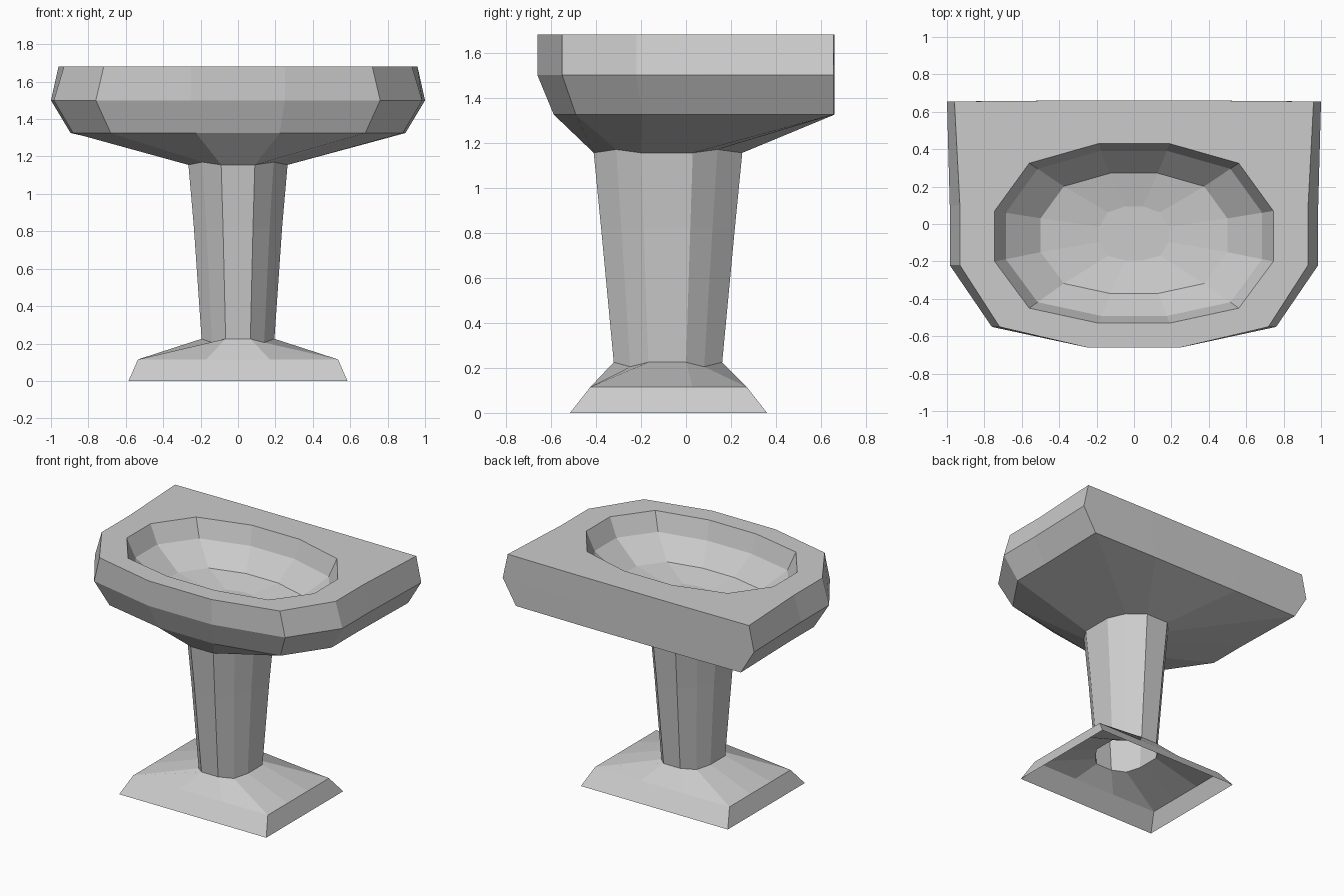
import bpy

if "Cube" in bpy.data.objects:
    bpy.data.objects.remove(bpy.data.objects["Cube"])

# Half outlines (x >= 0), running from front centre round to back centre
OUTER = [(.25, -.66), (.76, -.55), (.985, -.22), (.985, .1), (1.0, .655), (.4, .66)]
BOWL = [(.19, -.53), (.56, -.45), (.745, -.2), (.745, .07), (.56, .325), (.19, .43)]
STEM = [(.09, -.41), (.19, -.31), (.265, -.2), (.265, .03), (.19, .14), (.09, .25)]


def ring(half, z, sx=1, sy=1, cy=0, dip=0):
    """Scale a half outline about y = cy, shift the diagonal points by dip, and mirror it."""
    pts = [(x * sx, cy + (y - cy) * sy, z + (dip if i in (1, 4) else 0))
           for i, (x, y) in enumerate(half)]
    return pts + [(-x, y, h) for x, y, h in reversed(pts)]


def plinth(x, front, back, z):
    """Rectangle carrying twelve points so it joins the stem."""
    return ring([(.17, front), (x, front), (x, -.2), (x, .03), (x, back), (.17, back)], z)


def loft(name, rings, cap=False):
    n = len(rings[0])
    verts = [p for r in rings for p in r]
    faces = [(k * n + i, k * n + (i + 1) % n, (k + 1) * n + (i + 1) % n, (k + 1) * n + i)
             for k in range(len(rings) - 1) for i in range(n)]
    if cap:
        faces.append(tuple(range(len(verts) - n, len(verts))))
    mesh = bpy.data.meshes.new(name)
    mesh.from_pydata(verts, [], faces)
    mesh.update()
    obj = bpy.data.objects.new(name, mesh)
    bpy.context.collection.objects.link(obj)


stem_top = ring(STEM, 1.155, dip=.015)
stem_foot = ring(STEM, .225, .735, .73, -.08, -.02)

# Hollow foot
loft("foot", [plinth(.585, -.515, .36, 0), plinth(.535, -.425, .27, .115), stem_foot])

# Tapered column
loft("column", [stem_foot, ring(STEM, .82, .89, .9, -.08), stem_top])

# Basin: underside, outer wall, rim, then down into the bowl
under = [(x * .895, y * .89 if y < 0 else y) for x, y in OUTER]
rim = [(x * (1 if x < .5 else .96 if x > .999 else .945), y) for x, y in OUTER]
loft("basin", [
    stem_top,
    ring(under, 1.325),
    ring(OUTER, 1.5),
    ring(rim, 1.68),
    ring(BOWL, 1.68),
    ring(BOWL, 1.55, .92, .92, -.05),
    ring(BOWL, 1.41, .67, .67, -.05),
    ring(BOWL, 1.37, .25, .3, -.05),
], cap=True)
